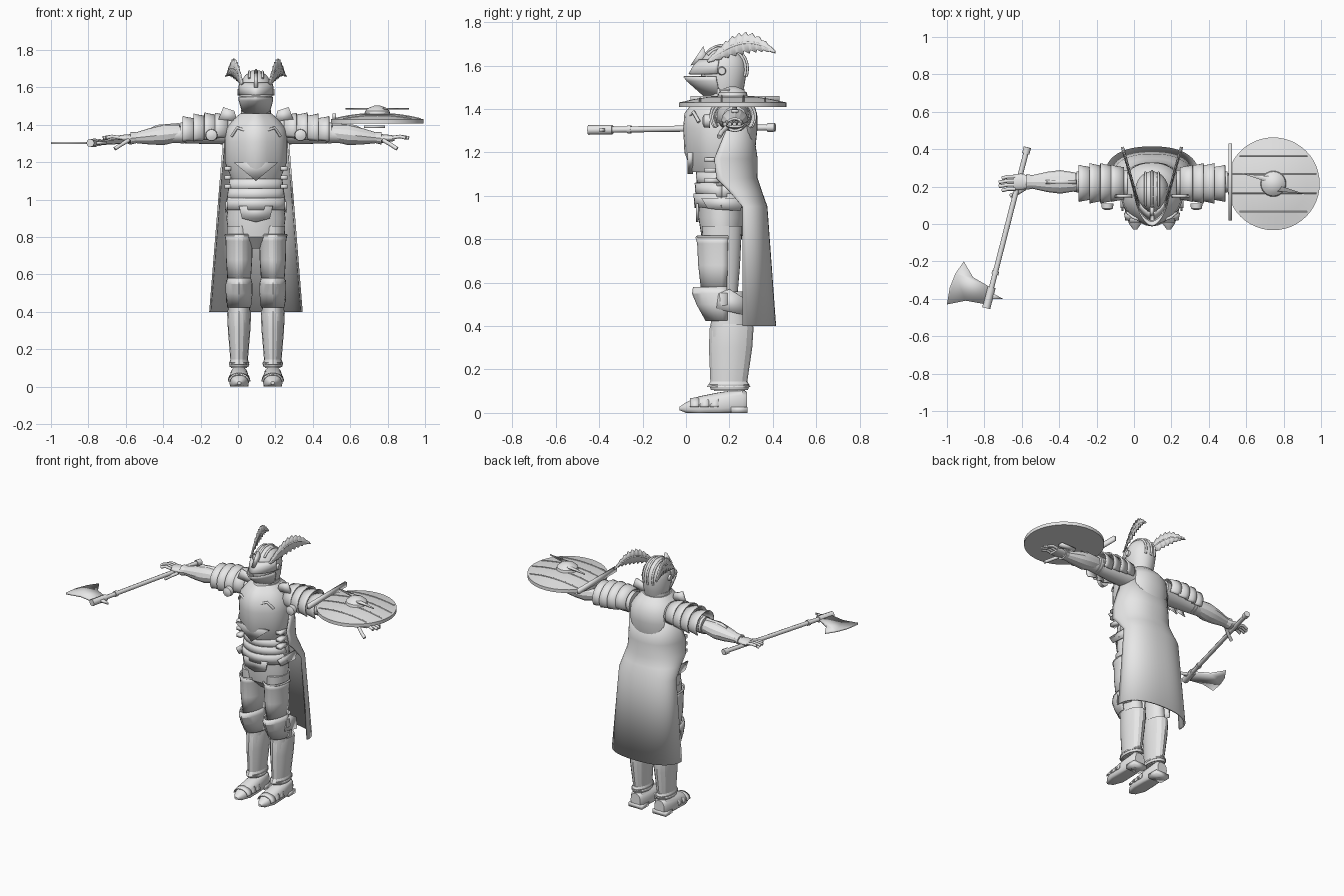
import bpy, bmesh
from math import sin, cos, pi, radians, copysign, hypot, sqrt
from mathutils import Vector

if "Cube" in bpy.data.objects:
    bpy.data.objects.remove(bpy.data.objects["Cube"], do_unlink=True)

# shared centre lines; body parts are written about their own middle plane
BODY_X = .096
TRUNK, HEAD = (0, .165), (0, .175)
THIGH, KNEE, SHIN = (.09, .165), (.09, .18), (.09, .2)
ARM_Y = .225
SHIELD = Vector((.745, .215))

steel = bpy.data.materials.new("plain grey")
steel.use_nodes = True
steel.diffuse_color = (.8, .8, .8, 1)
steel.node_tree.nodes["Principled BSDF"].inputs["Base Color"].default_value = steel.diffuse_color


def place(axis, t, a, b):
    return {"x": (t, a, b), "y": (a, t, b), "z": (a, b, t)}[axis]


def finish(name, data, pair, thick, offset):
    part = bpy.data.objects.new(name, data)
    bpy.context.collection.objects.link(part)
    data.materials.append(steel)
    part.location.x = offset
    if thick:
        shell = part.modifiers.new("thickness", "SOLIDIFY")
        shell.thickness, shell.offset = thick, 0
    if pair:
        part.modifiers.new("pair", "MIRROR").use_mirror_merge = False
    return part


def mesh(name, verts, faces, pair=False, thick=0, offset=BODY_X, crease=35):
    data = bpy.data.meshes.new(name)
    data.from_pydata(verts, [], faces)
    bm = bmesh.new()
    bm.from_mesh(data)
    bmesh.ops.recalc_face_normals(bm, faces=bm.faces)
    bm.to_mesh(data)
    bm.free()
    data.shade_smooth()
    data.set_sharp_from_angle(angle=radians(crease))
    return finish(name, data, pair, thick, offset)


def skin(name, rings, axis="z", sides=24, arc=None, power=1, ridge=0, floor=None, **options):
    """Join rings (t, centre a, centre b, radius a, radius b); an arc gives an open plate."""
    low, high = arc or (0, 360)
    count = sides + 1 if arc else sides
    verts, faces = [], []
    for t, ca, cb, ra, rb in rings:
        for i in range(count):
            w = radians(low + (high - low) * i / sides)
            a = ca + ra * copysign(abs(cos(w)) ** power, cos(w))
            b = cb + rb * copysign(abs(sin(w)) ** power, sin(w)) - ridge * max(0, -sin(w)) ** 12
            verts.append(place(axis, t, a, b if floor is None else max(b, floor)))
    for k in range(len(rings) - 1):
        here, there = k * count, (k + 1) * count
        for i in range(sides):
            j = (i + 1) % count
            faces.append((here + i, here + j, there + j, there + i))
    if not arc:
        faces += [tuple(range(sides)), tuple(range(len(verts) - sides, len(verts)))]
    return mesh(name, verts, faces, **options)


def loft(name, profile, centre, aspect=(1, 1), lean=(0, 0), **options):
    """Profile of (t, radius); aspect and centre change evenly from first ring to last."""
    first, last = profile[0][0], profile[-1][0]
    rings = []
    for t, r in profile:
        f = (t - first) / (last - first)
        ratio = aspect[0] + (aspect[1] - aspect[0]) * f
        rings.append((t, centre[0] + lean[0] * f, centre[1] + lean[1] * f, r, r * ratio))
    return skin(name, rings, **options)


def plate(name, outline, axis, t, thick, **options):
    verts = [place(axis, t, a, b) for a, b in outline]
    return mesh(name, verts, [tuple(range(len(outline)))], thick=thick, **options)


def box(name, centre, size, **options):
    x, y, z = centre
    dx, dy = size[0] / 2, size[1] / 2
    outline = [(x - dx, y - dy), (x + dx, y - dy), (x + dx, y + dy), (x - dx, y + dy)]
    return plate(name, outline, "z", z, size[2], **options)


def tube(name, path, radius, pair=False, offset=BODY_X):
    data = bpy.data.curves.new(name, "CURVE")
    data.dimensions, data.bevel_depth, data.bevel_resolution = "3D", radius, 2
    data.use_fill_caps = True
    spline = data.splines.new("POLY")
    spline.points.add(len(path) - 1)
    for point, position in zip(spline.points, path):
        point.co = (*position, 1)
    return finish(name, data, pair, 0, offset)


# torso: hips, waist lames, ridged breastplate, gorget
loft("hips", [(.74, .05), (.8, .145), (.9, .158), (1.12, .13)], TRUNK, aspect=(.6, .8), sides=32)
for k in range(3):
    top, radius = 1.11 - k * .05, .137 + k * .007
    loft("waist_lame", [(top, radius), (top - .065, radius + .01)], TRUNK, aspect=(.8, .72),
         arc=(0, 360), sides=32, thick=.008, ridge=.006)
loft("breastplate", [(1.11, .13), (1.2, .166), (1.31, .168), (1.38, .16), (1.43, .12), (1.46, .085)],
     TRUNK, aspect=(.87, 1), lean=(0, .01), sides=40, power=.9, ridge=.025)
plate("breast_point", [(-.12, 1.2), (.12, 1.2), (0, 1.1)], "y", .02, .025)
tube("breast_rim", [(.13, .06, 1.34), (.1, .035, 1.385), (0, 0, 1.35)], .008, pair=True)
loft("gorget", [(1.41, .11), (1.45, .08), (1.48, .08)], HEAD)
loft("neck", [(1.42, .06), (1.54, .06)], HEAD)
plate("front_flap", [(-.09, .965), (.09, .965), (.075, .9), (0, .88), (-.075, .9)], "y", .052, .012)
plate("hip_plate", [(.07, .99), (.27, .99), (.25, .93), (.1, .94)], "x", .158, .01, pair=True)
for k in range(3):
    box("side_buckle", (.15, .12, 1.07 + k * .048), (.035, .07, .022), pair=True)

# helmet: dome, pointed visor, brow, comb ridges and hinges
loft("helmet", [(1.45, .07), (1.5, .082), (1.58, .09), (1.63, .08), (1.665, .058), (1.69, .022)],
     HEAD, aspect=(1.1, 1.25), sides=32, ridge=.004)
loft("visor_lower", [(1.455, .07), (1.53, .092), (1.55, .092)], HEAD, aspect=(1.2, 2), arc=(195, 345),
     power=1.2, thick=.008)
loft("visor_brow", [(1.56, .094), (1.6, .094), (1.625, .088)], HEAD, aspect=(1.7, 1.3), arc=(195, 345),
     power=1.2, thick=.008)
plate("brow_peak", [(.02, 1.6), (.08, 1.69), (.1, 1.62)], "x", 0, .02)
for side in (-1, 0, 1):
    sweep = [radians(w) for w in range(-20, 150, 10)]
    crown = .108 - abs(side) * .009
    tube("helmet_comb", [(side * .035, HEAD[1] + crown * cos(w), 1.585 + crown * sin(w)) for w in sweep], .007)
loft("visor_hinge", [(.08, .022), (.1, .016)], (.165, 1.575), axis="x", pair=True)

# feather plumes: serrated ribbons arching back from the temples
verts, faces, quill, steps = [], [], [], 30
for i in range(steps + 1):
    f = i / steps
    x, y, z = .07 + .085 * f, .1 + .31 * f, 1.62 + .085 * sin(2.6 * f)
    half = .005 + .042 * sin(pi * f) * (.7 + .2 * (i % 3))
    verts += [(x + .01, y + half / 3, z - half), (x, y, z), (x, y, z + half)]
    quill.append((x, y, z))
for a in range(0, steps * 3, 3):
    faces += [(a, a + 1, a + 4, a + 3), (a + 1, a + 2, a + 5, a + 4)]
mesh("feather", verts, faces, pair=True, thick=.007)
tube("feather_quill", quill, .006, pair=True)

# shoulders and arms
for k in range(4):
    inner, radius = .15 + k * .058, .09 + .01 * sin(pi * k / 3)
    loft("shoulder_lame", [(inner, radius * .92), (inner + .045, radius), (inner + .068, radius * 1.06)],
         (.217, 1.378 - k * .006), aspect=(.85, .87), axis="x", arc=(-35, 215), thick=.008, pair=True)
plate("shoulder_flange", [(.1, 1.42), (.115, 1.475), (.175, 1.495), (.2, 1.43)], "y", .15, .015, pair=True)
loft("shoulder_disc", [(.075, .012), (.083, .03), (.11, .032)], (.238, 1.345), axis="y", pair=True)
loft("arm", [(.13, .075), (.25, .066), (.45, .044), (.68, .027)], (.215, 1.367),
     aspect=(.95, .85), lean=(.01, -.04), axis="x", pair=True)
for inner in (.365, .385):
    loft("sleeve_band", [(inner, .056), (inner + .018, .056)], (ARM_Y, 1.357), axis="x", pair=True)
loft("forearm_guard", [(.41, .05), (.49, .063), (.56, .054), (.64, .036), (.67, .042)], (ARM_Y, 1.356),
     aspect=(.9, .8), lean=(0, -.028), axis="x", sides=12, crease=20, pair=True)
plate("elbow_fin", [(.4, 1.38), (.41, 1.41), (.53, 1.4), (.6, 1.365)], "y", ARM_Y, .02, pair=True)
loft("palm", [(.65, .03), (.7, .044), (.74, .042)], (ARM_Y, 1.328), aspect=(.6, .35), axis="x", pair=True)
for k in range(4):
    y, tip = .187 + k * .022, .79 + .03 * sin(pi * (k + .5) / 4)
    tube("finger", [(.73, y, 1.332), (.77, y, 1.338), (tip, y - .008, 1.33)], .0095, pair=True)
tube("thumb", [(.68, .19, 1.318), (.72, .165, 1.295), (.755, .152, 1.272)], .011, pair=True)

# legs, with front plates over the thigh and knee
loft("thigh", [(.55, .052), (.68, .06), (.86, .066)], THIGH, aspect=(1.4, 1.4), pair=True)
loft("thigh_plate", [(.56, .058), (.68, .066), (.78, .068), (.81, .073)], THIGH, aspect=(1.5, 1.56),
     arc=(165, 375), sides=14, ridge=.004, thick=.008, crease=20, pair=True)
rim = [radians(w) for w in range(165, 380, 10)]
tube("thigh_rim", [(THIGH[0] + .073 * cos(w), THIGH[1] + .114 * sin(w), .81) for w in rim], .006, pair=True)
loft("knee_guard", [(.425, .06), (.5, .068), (.55, .068), (.58, .06)], KNEE, aspect=(1.3, 2.1),
     lean=(0, -.01), arc=(172, 368), sides=14, ridge=.008, thick=.008, crease=20, pair=True)
plate("knee_wing", [(.15, .55), (.2, .57), (.265, .53), (.27, .45), (.14, .48)], "x", .155, .012, pair=True)
loft("shin", [(.1, .042), (.3, .055), (.4, .058), (.56, .05)], SHIN, aspect=(1.7, 1.4), pair=True)
loft("greave", [(.12, .055), (.145, .047), (.3, .06), (.39, .064), (.41, .062)], SHIN, aspect=(1.75, 1.5),
     lean=(0, .015), sides=16, ridge=.008, crease=20, pair=True)
loft("ankle_ring", [(.105, .05), (.13, .055)], SHIN, aspect=(1.7, 1.7), pair=True)

# armoured shoes with toe lames
loft("shoe", [(-.03, .01), (0, .032), (.06, .052), (.15, .053), (.26, .049), (.28, .036)], (.09, .02),
     aspect=(.75, 1.3), lean=(0, .03), axis="y", floor=0, power=.85, pair=True)
for y in (.04, .085, .13):
    loft("toe_lame", [(y - .02, .05), (y + .02, .057)], (.09, .028), aspect=(.6 + y * 3, .65 + y * 3),
         axis="y", arc=(0, 180), floor=0, thick=.006, pair=True)
box("shoe_heel", (.09, .245, .014), (.1, .075, .028), pair=True)

# cape wrapping the back: height, side edge and back line
hang = [(1.34, .2, .3), (1.17, .13, .325), (1.08, .14, .325), (1.02, .2, .345), (.95, .26, .37), (.4, .26, .41)]
skin("cape", [(z, 0, edge, .245 - .08 * (z - .4), back - edge) for z, edge, back in hang],
     arc=(0, 180), sides=28, power=.85, thick=.01)


# round planked shield lying over the left hand
def dome(radius):
    return 1.462 - .54 * radius ** 2


loft("shield", [(1.408, .248), (1.43, .248)] + [(dome(r), r) for r in (.235, .18, .12, .06, .01)],
     SHIELD, sides=48, offset=0)
for across in (-.15, -.05, .05, .15):
    reach = sqrt(.235 ** 2 - across ** 2)
    stops = [reach * i / 6 for i in range(-6, 7)]
    tube("plank_seam", [(SHIELD.x + s, SHIELD.y + across, dome(hypot(s, across))) for s in stops], .004, offset=0)
loft("shield_boss", [(1.455, .07), (1.475, .065), (1.492, .045), (1.503, .015)], SHIELD, offset=0)
bolt = [Vector((-.17, .055)), Vector((.025, .035)), Vector((.02, -.005))]
plate("bolt_emblem", [SHIELD + p for p in bolt] + [SHIELD - p for p in bolt], "z", 1.487, .009, offset=0)
box("shield_bar", (.515, ARM_Y, 1.445), (.018, .41, .03), offset=0)
box("shield_grip", (.73, ARM_Y, 1.39), (.11, .035, .015), offset=0)

# axe in the right hand
butt, head = Vector((-.57, .41, 1.315)), Vector((-.79, -.45, 1.303))
for name, start, end, radius in (("axe_shaft", 0, 1, .014), ("axe_pommel", 0, .04, .02),
                                 ("axe_collar", .77, .79, .019), ("axe_socket", .87, 1, .022)):
    tube(name, [butt.lerp(head, start), butt.lerp(head, end)], radius, offset=0)
plate("axe_blade", [(-.91, -.2), (-.955, -.265), (-.985, -.34), (-1, -.43), (-.9, -.41), (-.79, -.43),
                    (-.765, -.34), (-.86, -.285)], "z", head.z, .012, offset=0)
plate("axe_spike", [(-.775, -.36), (-.7, -.4), (-.785, -.4)], "z", head.z, .016, offset=0)
